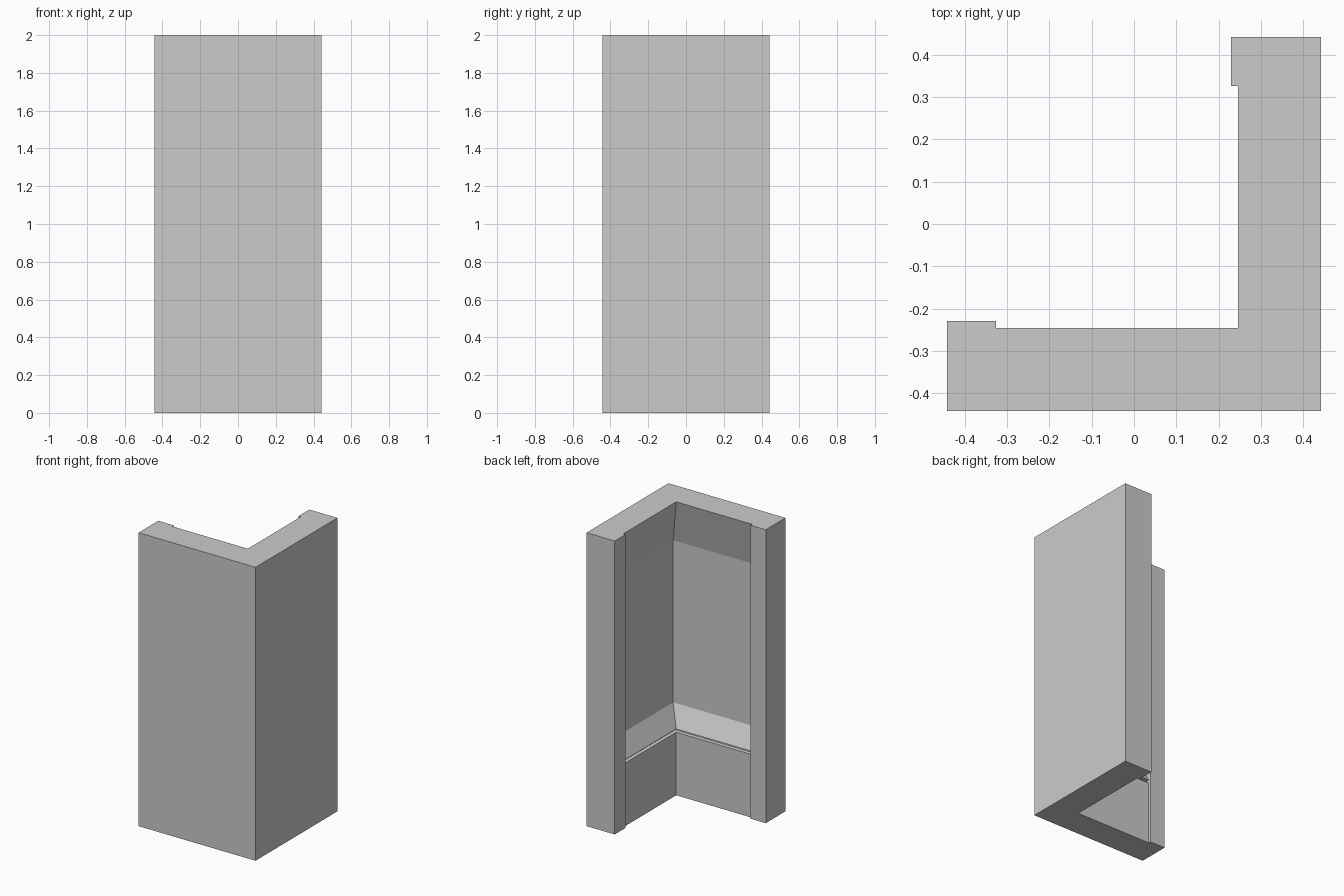
import bpy, bmesh

if "Cube" in bpy.data.objects:
    bpy.data.objects.remove(bpy.data.objects["Cube"])

H = 0.441          # half of the footprint
TOP = 2.0
# wall section: (thickness measured from the outer face, height)
SECTION = [(0, 0), (0.195, 0), (0.195, 0.43), (0.172, 0.432), (0.172, 0.45),
           (0.195, 0.452), (0.12, 0.585), (0.12, 1.69), (0.195, TOP), (0, TOP)]


def finish(name, bm):
    bmesh.ops.recalc_face_normals(bm, faces=bm.faces)
    mesh = bpy.data.meshes.new(name)
    bm.to_mesh(mesh)
    bm.free()
    obj = bpy.data.objects.new(name, mesh)
    bpy.context.collection.objects.link(obj)
    return obj


def corner_wall():
    # sweep the section along the L with a mitred corner
    bm = bmesh.new()
    rings = [[bm.verts.new((-H, -H + a, z)) for a, z in SECTION],
             [bm.verts.new((H - a, -H + a, z)) for a, z in SECTION],
             [bm.verts.new((H - a, H, z)) for a, z in SECTION]]
    n = len(SECTION)
    for r, s in zip(rings, rings[1:]):
        for i in range(n):
            j = (i + 1) % n
            bm.faces.new((r[i], r[j], s[j], s[i]))
    bm.faces.new(rings[0])
    bm.faces.new(rings[2][::-1])
    return finish("corner_wall", bm)


def box(name, lo, hi):
    bm = bmesh.new()
    bmesh.ops.create_cube(bm, size=1)
    for v in bm.verts:
        v.co = [lo[k] if v.co[k] < 0 else hi[k] for k in range(3)]
    return finish(name, bm)


corner_wall()
# raised end pilasters, one on each arm
W, D = 0.115, 0.212
box("front_arm_pilaster", (-H, -H, 0), (-H + W, -H + D, TOP))
box("side_arm_pilaster", (H - D, H - W, 0), (H, H, TOP))
